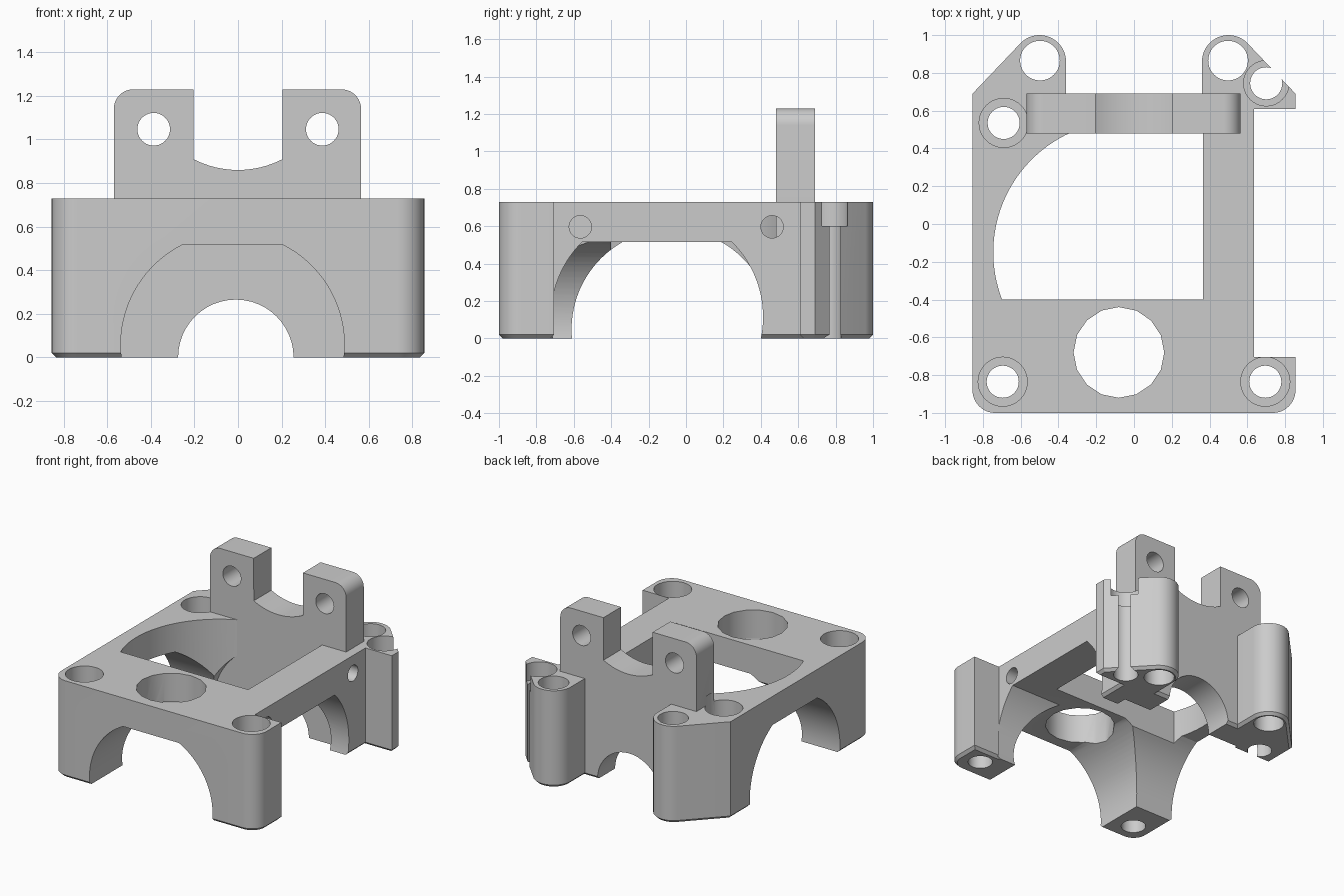
import bpy, bmesh
from math import sin, cos, asin, radians, degrees

if "Cube" in bpy.data.objects:
    bpy.data.objects.remove(bpy.data.objects["Cube"], do_unlink=True)

grey = bpy.data.materials.new("plain_grey")
grey.use_nodes = True
grey.diffuse_color = (0.6, 0.6, 0.6, 1)
grey.node_tree.nodes["Principled BSDF"].inputs["Base Color"].default_value = (0.6, 0.6, 0.6, 1)


def arc(cx, cy, r, start, end, n=12):
    angles = [radians(start + (end - start) * i / n) for i in range(n + 1)]
    return [(cx + r * cos(a), cy + r * sin(a)) for a in angles]


def circle(cx, cy, r, n=40):
    return arc(cx, cy, r, 0, 360, n)[:-1]


def arch(cx, cz, r, top=0.515):
    # round arch with a flat crown
    a = degrees(asin((top - cz) / r))
    return arc(cx, cz, r, -14, a, 20) + arc(cx, cz, r, 180 - a, 194, 20)


def prism(name, profile, axis, low, high, chamfer=0):
    place = {"x": lambda u, v: (low, u, v),
             "y": lambda u, v: (u, low, v),
             "z": lambda u, v: (u, v, low)}[axis]
    move = [(high - low) * (axis == k) for k in "xyz"]
    bm = bmesh.new()
    face = bm.faces.new([bm.verts.new(place(u, v)) for u, v in profile])
    out = bmesh.ops.extrude_face_region(bm, geom=[face], use_keep_orig=True)
    verts = [g for g in out["geom"] if isinstance(g, bmesh.types.BMVert)]
    bmesh.ops.translate(bm, verts=verts, vec=move)
    bmesh.ops.recalc_face_normals(bm, faces=bm.faces)
    if chamfer:
        rim = [e for e in bm.edges if all(v.co.z < low + 0.001 for v in e.verts)]
        bmesh.ops.bevel(bm, geom=rim, offset=chamfer, segments=1, affect='EDGES')
    mesh = bpy.data.meshes.new(name)
    bm.to_mesh(mesh)
    bm.free()
    mesh.materials.append(grey)
    obj = bpy.data.objects.new(name, mesh)
    bpy.context.collection.objects.link(obj)
    return obj


def combine(target, tool, operation='DIFFERENCE'):
    tool.hide_render = True
    mod = target.modifiers.new("combine", 'BOOLEAN')
    mod.operation = operation
    mod.solver = 'EXACT'
    mod.object = tool
    bpy.context.view_layer.objects.active = target
    bpy.ops.object.modifier_apply(modifier=mod.name)
    bpy.data.objects.remove(tool, do_unlink=True)


# Block with rounded front corners, a side recess and two rear posts
outline = (arc(-0.735, -0.88, 0.12, 180, 270) + arc(0.735, -0.88, 0.12, 270, 360)
           + [(0.855, -0.705), (0.635, -0.705), (0.635, 0.61), (0.855, 0.61), (0.855, 0.69)]
           + arc(0.5, 0.86, 0.14, 45, 180, 20) + [(0.36, 0.69), (-0.36, 0.69)]
           + arc(-0.5, 0.86, 0.14, 0, 135, 20) + [(-0.855, 0.69)])
body = prism("bracket_body", outline, "z", 0, 0.73, chamfer=0.02)

# Upright plate with two ears and a curved saddle
ears = ([(-0.57, 0.6), (0.565, 0.6)] + arc(0.475, 1.14, 0.09, 0, 90)
        + [(0.205, 1.23)] + arc(0, 1.305, 0.445, 297.4, 242.6, 16) + [(-0.205, 1.23)]
        + arc(-0.48, 1.14, 0.09, 90, 180))
combine(body, prism("ear_plate", ears, "y", 0.48, 0.69), 'UNION')

# Arches through the front and both sides leave four flared legs
combine(body, prism("front_arch", arch(-0.025, 0.058, 0.513), "y", -1.1, 0.48))
combine(body, prism("left_arch", arch(-0.075, 0.048, 0.537), "x", -1, 0))
combine(body, prism("right_arch", arch(-0.155, 0.114, 0.567), "x", 0, 0.64))
combine(body, prism("rear_arch", circle(-0.01, 0, 0.265, 48), "y", 0.3, 0.8))

# Top opening: straight on three sides, curved on the fourth
angle = degrees(asin(0.25 / 0.695))
curve = arc(-0.05, -0.15, 0.695, 180 + angle, 115, 32)
opening = curve + [(curve[-1][0], 0.48), (0.365, 0.48), (0.365, -0.4)]
combine(body, prism("top_opening", opening, "z", -0.1, 0.8))

# Coarse round window in the front deck
combine(body, prism("deck_window", circle(-0.08, -0.68, 0.24, 16), "z", 0.3, 0.8))

# Counterbored screw holes in the legs
for x, y, r in [(-0.69, 0.535, 0.13), (-0.695, -0.835, 0.13),
                (0.695, -0.835, 0.13), (0.70, 0.745, 0.12)]:
    combine(body, prism("screw_hole", circle(x, y, 0.085), "z", -0.1, 0.8))
    combine(body, prism("counterbore", circle(x, y, r), "z", 0.6, 0.8))

# Rear post bores, ear holes and side beam holes
for side in (-1, 1):
    combine(body, prism("post_bore", circle(side * 0.498, 0.865, 0.105), "z", -0.1, 0.8))
    combine(body, prism("ear_hole", circle(side * 0.387, 1.047, 0.075), "y", 0.3, 0.8))
for y in (-0.565, 0.46):
    combine(body, prism("beam_hole", circle(y, 0.597, 0.06, 28), "x", 0.3, 0.7))

bpy.ops.object.select_all(action='DESELECT')
body.select_set(True)
bpy.context.view_layer.objects.active = body
bpy.ops.object.shade_smooth_by_angle(angle=radians(30))
